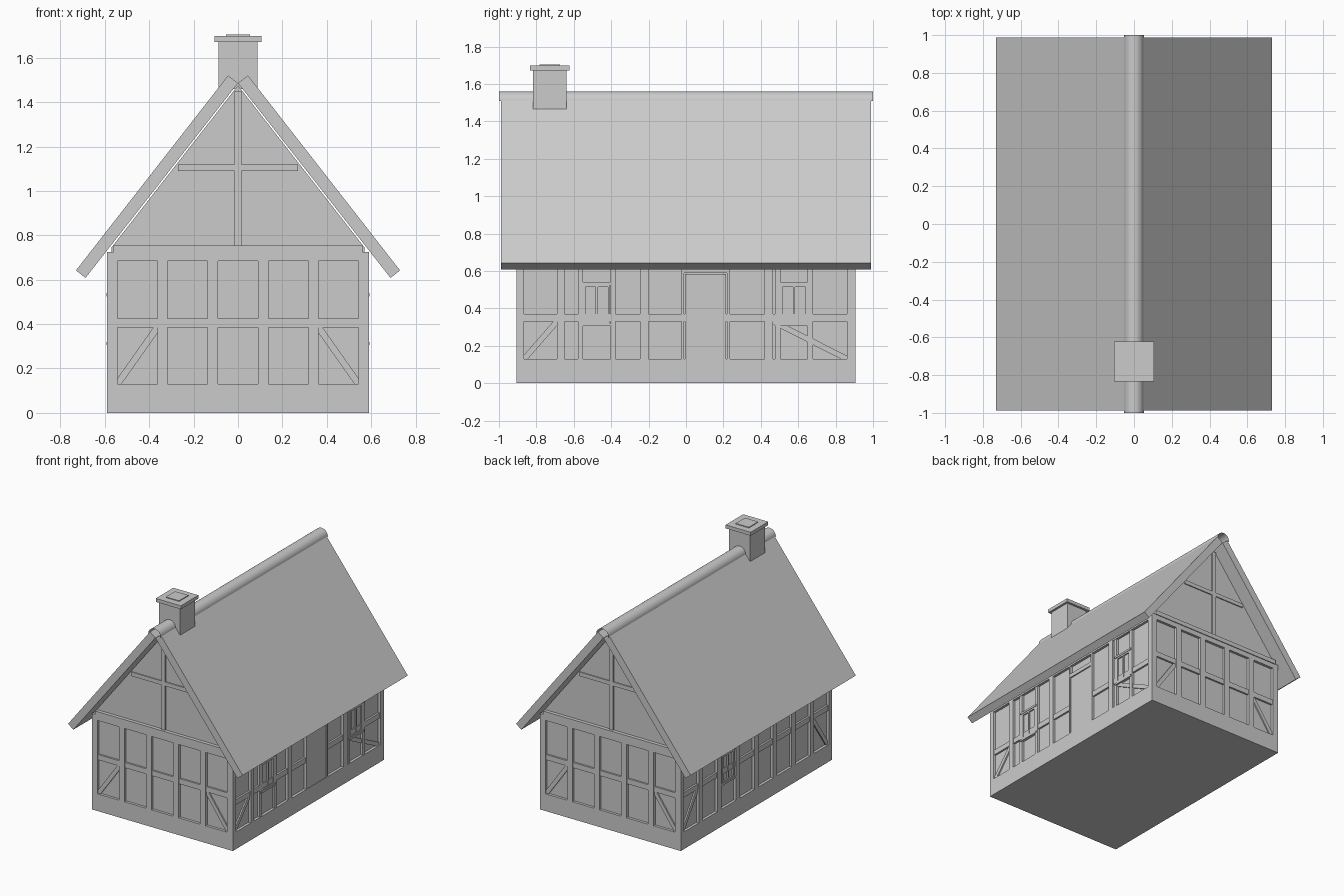
import bpy, bmesh, math
from mathutils import Matrix, Vector

if "Cube" in bpy.data.objects:
    bpy.data.objects.remove(bpy.data.objects["Cube"])

HX, HY = 0.57, 0.885        # half size of the recessed wall core
D = 0.02                    # how far the main timbers stand proud


def finish(name, bm):
    bmesh.ops.recalc_face_normals(bm, faces=bm.faces)
    me = bpy.data.meshes.new(name)
    bm.to_mesh(me)
    bm.free()
    ob = bpy.data.objects.new(name, me)
    bpy.context.collection.objects.link(ob)
    return ob


def add_box(bm, x0, x1, y0, y1, z0, z1, mat=Matrix()):
    m = (mat @ Matrix.Translation(((x0 + x1) / 2, (y0 + y1) / 2, (z0 + z1) / 2))
         @ Matrix.Diagonal((x1 - x0, y1 - y0, z1 - z0, 1)))
    bmesh.ops.create_cube(bm, size=1, matrix=m)


def box(name, *b):
    bm = bmesh.new()
    add_box(bm, *b)
    return finish(name, bm)


def prism(name, profile, y0, y1):
    """Extrude an xz profile along y."""
    bm = bmesh.new()
    f = bm.faces.new([bm.verts.new((x, y0, z)) for x, z in profile])
    r = bmesh.ops.extrude_face_region(bm, geom=[f])
    verts = [v for v in r["geom"] if isinstance(v, bmesh.types.BMVert)]
    bmesh.ops.translate(bm, vec=(0, y1 - y0, 0), verts=verts)
    return finish(name, bm)


class Wall:
    """Timber builder: u runs along the wall, d is depth outwards from the core."""

    def __init__(self, angle, offset):
        self.mat = Matrix.Rotation(math.radians(angle), 4, 'Z') @ Matrix.Translation((0, -offset, 0))
        self.bm = bmesh.new()

    def bar(self, u0, u1, z0, z1, d=D):
        add_box(self.bm, u0, u1, -d, 0.01, z0, z1, self.mat)

    def brace(self, a, b, w=0.03, d=0.010):
        v = Vector((b[0] - a[0], 0, b[1] - a[1]))
        m = (self.mat @ Matrix.Translation(((a[0] + b[0]) / 2, 0, (a[1] + b[1]) / 2))
             @ Matrix.Rotation(-math.atan2(v.z, v.x), 4, 'Y'))
        add_box(self.bm, -v.length / 2, v.length / 2, -d, 0.01, -w / 2, w / 2, m)

    def frame(self, half, panels, rail):
        """Posts fill the gaps between panels; add top plate, mid rail and corner braces."""
        edges = [-half] + [e for p in panels for e in p] + [half]
        for a, b in zip(edges[::2], edges[1::2]):
            self.bar(a, b, 0.12, 0.69)
        self.bar(-half, half, 0.685, 0.725)
        for a, b in panels:
            self.bar(a, b, rail, rail + 0.04, 0.014)
        (a, b), (c, e) = panels[0], panels[-1]
        self.brace((a, 0.13), (b, rail))
        self.brace((e, 0.13), (c, rail))

    def window(self, c):
        w, z0, z1 = 0.0725, 0.32, 0.525
        self.bar(c - w, c + w, z0, z1, 0.008)
        for u in (c - w, c - 0.006, c + w - 0.012):
            self.bar(u, u + 0.012, z0, z1, 0.018)
        for z in (z0, z1 - 0.012):
            self.bar(c - w, c + w, z, z + 0.012, 0.018)
        for z in (z0 - 0.015, z1):
            self.bar(c - w - 0.015, c + w + 0.015, z, z + 0.015, 0.022)


def even_panels(start, count, width):
    step = (2 * start - width) / (count - 1)
    return [(-start + i * step, -start + i * step + width) for i in range(count)]


# Wall core with gables, and plinth
prism("wall_core", [(-HX, 0.02), (HX, 0.02), (HX, 0.745), (0, 1.475), (-HX, 0.745)], -HY, HY)
box("plinth", -HX - D, HX + D, -HY - D, HY + D, 0, 0.13)

# Gable end timbers
for name, angle in (("front_timbers", 0), ("back_timbers", 180)):
    w = Wall(angle, HY)
    w.frame(HX + D, even_panels(0.543, 5, 0.18), 0.385)
    w.bar(-0.56, 0.56, 0.722, 0.755, 0.026)
    w.bar(-0.015, 0.015, 0.75, 1.45, 0.010)
    w.bar(-0.27, 0.27, 1.09, 1.12, 0.008)
    finish(name, w.bm)

# Right side with door and two windows
w = Wall(90, HX)
w.frame(HY, [(-0.865, -0.69), (-0.65, -0.245), (-0.2, -0.01), (-0.01, 0.22),
             (0.22, 0.42), (0.465, 0.86)], 0.33)
for c in (-0.4775, 0.5775):
    for s in (-1, 1):
        u = c + s * 0.087
        w.bar(u - 0.014, u + 0.014, 0.12, 0.69, 0.016)
    w.window(c)
for u in (-0.025, 0.22):
    w.bar(u, u + 0.015, 0.12, 0.69)
w.bar(-0.02, 0.23, 0.59, 0.62)
finish("right_timbers", w.bm)
w.bm = bmesh.new()
w.bar(-0.005, 0.215, 0.125, 0.585, 0.016)
finish("door", w.bm)

# Left side with evenly spaced panels and one window
w = Wall(270, HX)
panels = even_panels(0.865, 8, 0.175)
w.frame(HY, panels, 0.385)
w.window(sum(panels[2]) / 2)
finish("left_timbers", w.bm)

# Roof slabs
for name, s in (("right_roof", 1), ("left_roof", -1)):
    prism(name, [(s * x, z) for x, z in
                 ((0.045, 1.52), (0.73, 0.642), (0.687, 0.608), (0.0, 1.486))], -0.988, 0.988)

# Open half-round ridge cap
bm = bmesh.new()
rings = []
for i in range(13):
    a = math.pi * i / 12
    rings.append([bm.verts.new((0.052 * math.cos(a), y, 1.508 + 0.052 * math.sin(a))) for y in (-1, 1)])
for p, q in zip(rings, rings[1:]):
    bm.faces.new((p[0], p[1], q[1], q[0]))
ridge = finish("ridge_cap", bm)
ridge.data.polygons.foreach_set("use_smooth", [True] * 12)

# Chimney
box("chimney_stack", -0.088, 0.088, -0.818, -0.64, 1.46, 1.68)
box("chimney_cap", -0.105, 0.105, -0.833, -0.623, 1.672, 1.698)
box("chimney_flue", -0.055, 0.055, -0.783, -0.673, 1.69, 1.704)
